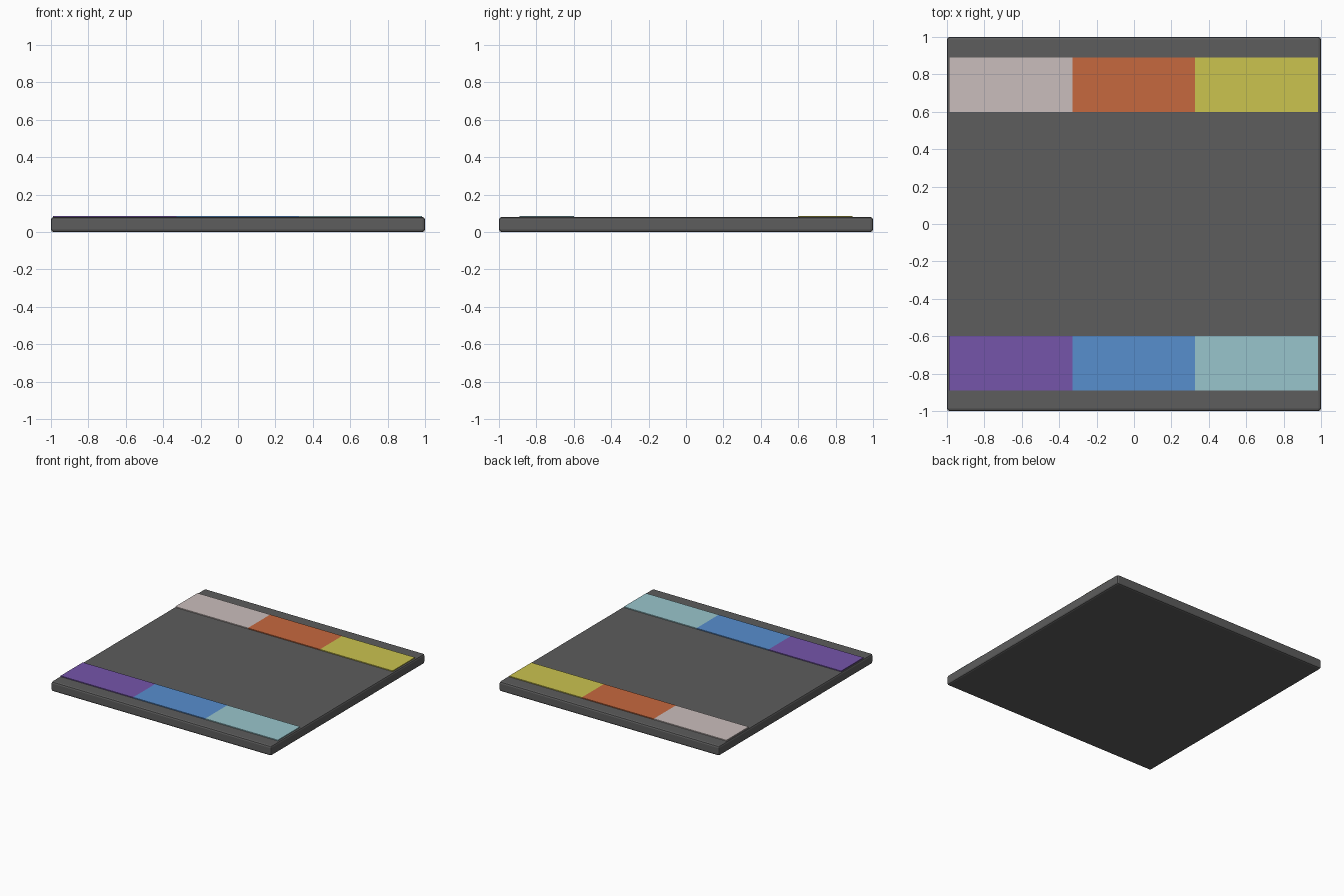
import bpy, bmesh

if "Cube" in bpy.data.objects:
    bpy.data.objects.remove(bpy.data.objects["Cube"])


def material(name, rgb):
    # sRGB 0-255 to linear
    lin = [((c / 255 + 0.055) / 1.055) ** 2.4 for c in rgb]
    m = bpy.data.materials.new(name)
    m.diffuse_color = (*lin, 1)
    m.use_nodes = True
    m.node_tree.nodes["Principled BSDF"].inputs["Base Color"].default_value = m.diffuse_color
    return m


def box(name, x0, x1, y0, y1, z0, z1, mat, bevel=0):
    bm = bmesh.new()
    bmesh.ops.create_cube(bm, size=1)
    for v in bm.verts:
        v.co = (x1 if v.co.x > 0 else x0, y1 if v.co.y > 0 else y0,
                z1 if v.co.z > 0 else z0)
    me = bpy.data.meshes.new(name)
    bm.to_mesh(me)
    bm.free()
    me.materials.append(mat)
    ob = bpy.data.objects.new(name, me)
    bpy.context.collection.objects.link(ob)
    if bevel:
        mod = ob.modifiers.new("edge_rounding", "BEVEL")
        mod.width = bevel
        mod.segments = 2
    return ob


# Base slab with softened edges
box("base_slab", -1, 1, -1, 1, 0, 0.08, material("dark grey", (93, 93, 93)), 0.014)

# Two rows of three thin coloured plates
rows = {
    "back": (0.60, 0.89, [("pale pink", (202, 190, 188)), ("orange", (198, 104, 63)),
                          ("yellow", (203, 195, 79))]),
    "front": (-0.89, -0.60, [("purple", (117, 85, 170)), ("blue", (87, 142, 206)),
                             ("pale teal", (153, 197, 204))]),
}
splits = [-0.99, -0.33, 0.325, 0.985]
for row, (y0, y1, colours) in rows.items():
    for i, (cname, rgb) in enumerate(colours):
        box(f"{row}_plate_{i + 1}", splits[i], splits[i + 1], y0, y1,
            0.078, 0.087, material(cname, rgb))
